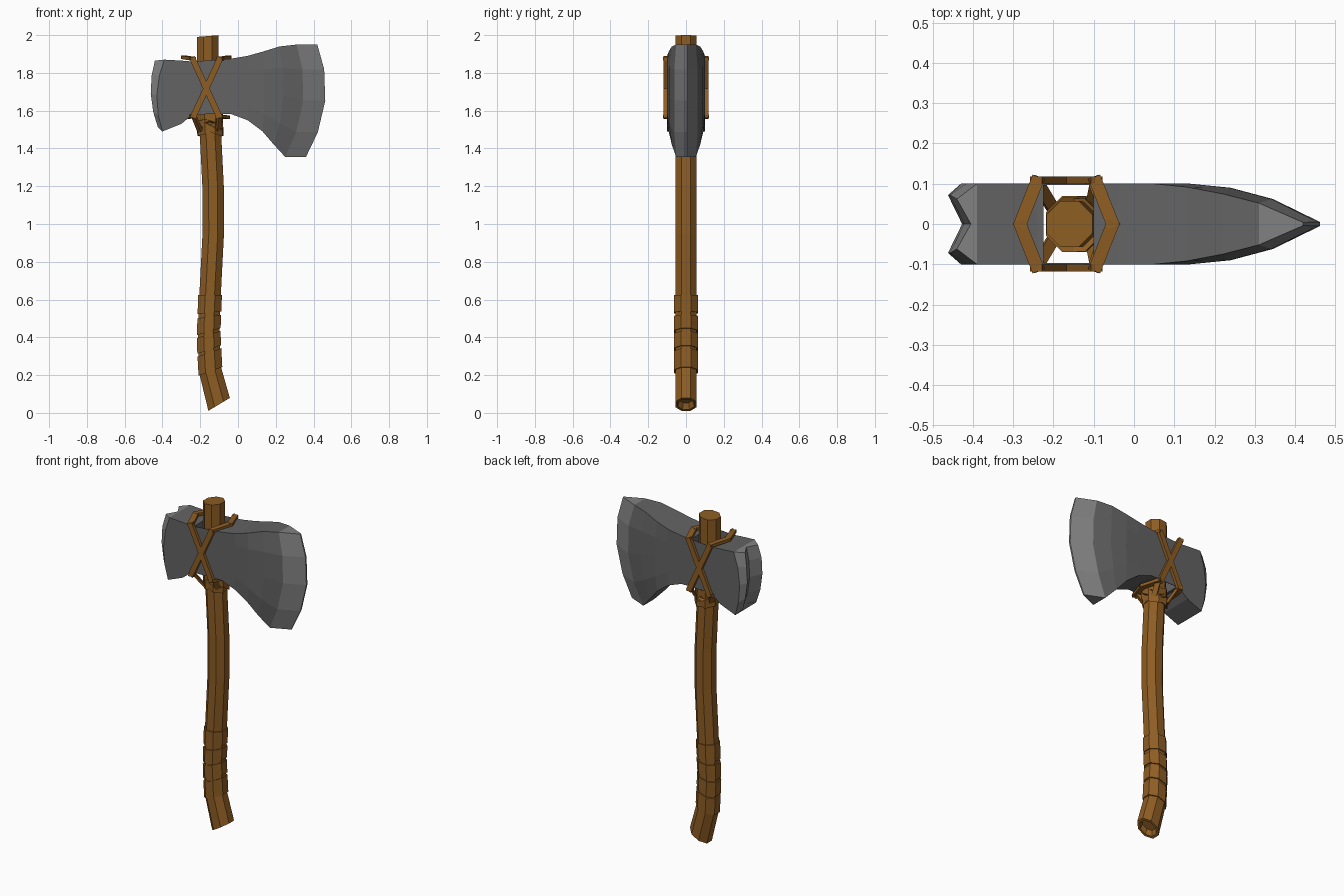
import bpy, bmesh, math
from mathutils import Vector

if "Cube" in bpy.data.objects:
    bpy.data.objects.remove(bpy.data.objects["Cube"], do_unlink=True)


def material(name, color):
    m = bpy.data.materials.new(name)
    m.use_nodes = True
    m.diffuse_color = (*color, 1)
    bsdf = m.node_tree.nodes["Principled BSDF"]
    bsdf.inputs["Base Color"].default_value = (*color, 1)
    bsdf.inputs["Roughness"].default_value = 0.8
    return m


STONE = material("dark grey stone", (0.125, 0.125, 0.125))
EDGE = material("light grey ground edge", (0.22, 0.22, 0.22))
WOOD = material("brown wood", (0.27, 0.11, 0.017))


def finish(name, bm, mats):
    bmesh.ops.recalc_face_normals(bm, faces=bm.faces)
    mesh = bpy.data.meshes.new(name)
    bm.to_mesh(mesh)
    bm.free()
    for m in mats:
        mesh.materials.append(m)
    obj = bpy.data.objects.new(name, mesh)
    bpy.context.collection.objects.link(obj)
    return obj


# Octagonal ring; slope tips it along x, lean tips it along y
def ring(bm, x, z, slope, r, lean=0):
    verts = []
    for i in range(8):
        a = math.radians(22.5 + 45 * i)
        dx, dy = r * 1.08 * math.cos(a), r * 1.08 * math.sin(a)
        verts.append(bm.verts.new((x + dx, dy, z + slope * dx + lean * dy)))
    return verts


def bridge(bm, a, b):
    for i in range(len(a)):
        j = (i + 1) % len(a)
        bm.faces.new((a[i], a[j], b[j], b[i]))


# Handle: gently curved shaft with a slanted, hollowed foot
PATH = [(-0.10, 0.045, 0.6), (-0.146, 0.22, 0.35), (-0.156, 0.4, 0.2),
        (-0.148, 0.62, 0), (-0.131, 0.95, 0), (-0.132, 1.2, 0),
        (-0.147, 1.5, 0), (-0.16, 1.75, 0), (-0.16, 1.995, 0.08)]
bm = bmesh.new()
rings = [ring(bm, x, z, s, 0.057) for x, z, s in PATH]
for a, b in zip(rings, rings[1:]):
    bridge(bm, a, b)
bm.faces.new(rings[-1])
lip = ring(bm, -0.10, 0.045, 0.6, 0.044)
floor = ring(bm, -0.107, 0.075, 0.6, 0.036)
bridge(bm, rings[0], lip)
bridge(bm, lip, floor)
bm.faces.new(floor)
finish("handle", bm, [WOOD])


def path_x(z):
    for (x0, z0, _), (x1, z1, _) in zip(PATH, PATH[1:]):
        if z <= z1:
            return x0 + (x1 - x0) * (z - z0) / (z1 - z0)
    return PATH[-1][0]


# Band around the shaft: closed sleeve between two tipped rings
def band(name, low, high, r, lean=0):
    bm = bmesh.new()
    (z0, s0), (z1, s1) = low, high
    loops = [ring(bm, path_x(z), z, s, k, lean) for z, s, k in
             ((z0, s0, 0.054), (z0, s0, r), (z1, s1, r), (z1, s1, 0.054))]
    for a, b in zip(loops, loops[1:] + loops[:1]):
        bridge(bm, a, b)
    finish(name, bm, [WOOD])


GRIP = [((0.22, 0.36), (0.32, 0.36)), ((0.335, 0.36), (0.415, 0.3)),
        ((0.43, 0.3), (0.51, 0.15)), ((0.53, 0.12), (0.625, 0))]
for i, (low, high) in enumerate(GRIP):
    band(f"grip_wrap_{i + 1}", low, high, 0.063)

# Crossed lashing below the head
for i, (slope, lean) in enumerate([(0.5, 0.25), (-0.5, 0.25), (0.3, -0.6), (-0.3, -0.6)]):
    band(f"neck_lashing_{i + 1}", (1.505, slope), (1.54, slope), 0.064 + 0.002 * i, lean)

# Head stations: x at top, middle, bottom; z top, z bottom; half widths at rim and middle
STATIONS = [
    (-0.44, -0.462, -0.425, 1.865, 1.515, 0.062, 0.072),
    (-0.39, -0.43, -0.40, 1.87, 1.49, 0.1, 0.1),
    (-0.30, -0.30, -0.30, 1.865, 1.53, 0.1, 0.1),
    (-0.24, -0.24, -0.24, 1.86, 1.58, 0.1, 0.1),
    (-0.04, -0.04, -0.04, 1.875, 1.583, 0.1, 0.1),
    (0.05, 0.05, 0.05, 1.89, 1.55, 0.1, 0.1),
    (0.13, 0.14, 0.13, 1.912, 1.49, 0.092, 0.1),
    (0.22, 0.24, 0.19, 1.94, 1.42, 0.075, 0.09),
    (0.31, 0.345, 0.25, 1.95, 1.355, 0.052, 0.062),
    (0.42, 0.462, 0.36, 1.95, 1.355, 0.004, 0.005)]
ROWS = (0, 0.22, 0.5, 0.78, 1)


def station_points(xt, xm, xb, zt, zb, rim, mid):
    for f in ROWS:
        x = xt * (1 - f) * (1 - 2 * f) + xm * 4 * f * (1 - f) + xb * f * (2 * f - 1)
        yield x, (rim if f in (0, 1) else mid), zt + (zb - zt) * f


bm = bmesh.new()
fronts, backs = [], []
for s in STATIONS:
    pts = list(station_points(*s))
    fronts.append([bm.verts.new((x, -y, z)) for x, y, z in pts])
    backs.append([bm.verts.new((x, y, z)) for x, y, z in pts])
# Vertical groove down the middle of the poll
groove = [bm.verts.new((x + 0.035, 0, z)) for x, y, z in station_points(*STATIONS[0])]
last = len(ROWS) - 1
for k in range(len(STATIONS) - 1):
    mat = 1 if k in (0, len(STATIONS) - 2) else 0
    f0, f1, b0, b1 = fronts[k], fronts[k + 1], backs[k], backs[k + 1]
    made = []
    for i in range(last):
        for p, q in ((f0, f1), (b0, b1)):
            made.append(bm.faces.new((p[i], q[i], q[i + 1], p[i + 1])))
    for i in (0, last):
        notch = (groove[i],) if k == 0 else ()
        made.append(bm.faces.new((f0[i], f1[i], b1[i], b0[i]) + notch))
    for face in made:
        face.material_index = mat
for i in range(last):
    for col in (fronts[0], backs[0]):
        bm.faces.new((col[i], groove[i], groove[i + 1], col[i + 1])).material_index = 1
    bm.faces.new((fronts[-1][i], backs[-1][i], backs[-1][i + 1],
                  fronts[-1][i + 1])).material_index = 1
head = finish("axe_head", bm, [STONE, EDGE])

# Eye cut through the head for the handle
bm = bmesh.new()
bmesh.ops.create_cube(bm, size=1)
for v in bm.verts:
    v.co = Vector((-0.163 + v.co.x * 0.124, v.co.y * 0.194, 1.72 + v.co.z))
cutter = finish("eye_cutter", bm, [STONE])
cutter.hide_render = True
cut = head.modifiers.new("eye", 'BOOLEAN')
cut.operation = 'DIFFERENCE'
cut.solver = 'EXACT'
cut.object = cutter
bpy.context.view_layer.objects.active = head
head.select_set(True)
bpy.ops.object.modifier_apply(modifier="eye")
bpy.data.objects.remove(cutter, do_unlink=True)


# Flat strip from a to b, thick along its outward normal
def strip(bm, a, b, normal, width, thick):
    d = (b - a).normalized()
    a, b = a - d * 0.008, b + d * 0.008
    n = (normal - d * normal.dot(d)).normalized() * thick / 2
    w = d.cross(n).normalized() * width / 2
    ends = [[bm.verts.new(p + w * i + n * j) for i, j in
             ((-1, -1), (1, -1), (1, 1), (-1, 1))] for p in (a, b)]
    bridge(bm, *ends)
    bm.faces.new(ends[0])
    bm.faces.new(ends[1])


# Two straps, each a slanted loop around the head, crossing on both sides
LOOP = [(-0.1, -0.109, 1.57), (-0.24, -0.109, 1.875), (-0.283, 0, 1.882),
        (-0.24, 0.109, 1.875), (-0.1, 0.109, 1.57), (-0.06, 0, 1.565)]
NORMALS = [(0, -1, 0), (0, 0, 1), (0, 0, 1), (0, 1, 0), (0, 0, -1), (0, 0, -1)]
for name, side in (("strap_rising_left", 1), ("strap_rising_right", -1)):
    pts = [Vector((-0.168 + side * (x + 0.168), y, z)) for x, y, z in LOOP]
    bm = bmesh.new()
    for i, n in enumerate(NORMALS):
        strip(bm, pts[i], pts[(i + 1) % len(pts)], Vector(n), 0.032, 0.018)
    finish(name, bm, [WOOD])

# Ties running from the lashing up to the strap corners
bm = bmesh.new()
for sx in (-1, 1):
    for sy in (-1, 1):
        strip(bm, Vector((-0.155 + sx * 0.05, sy * 0.045, 1.5)),
              Vector((-0.165 + sx * 0.07, sy * 0.095, 1.575)),
              Vector((sx, sy, 0)), 0.03, 0.014)
finish("neck_ties", bm, [WOOD])
